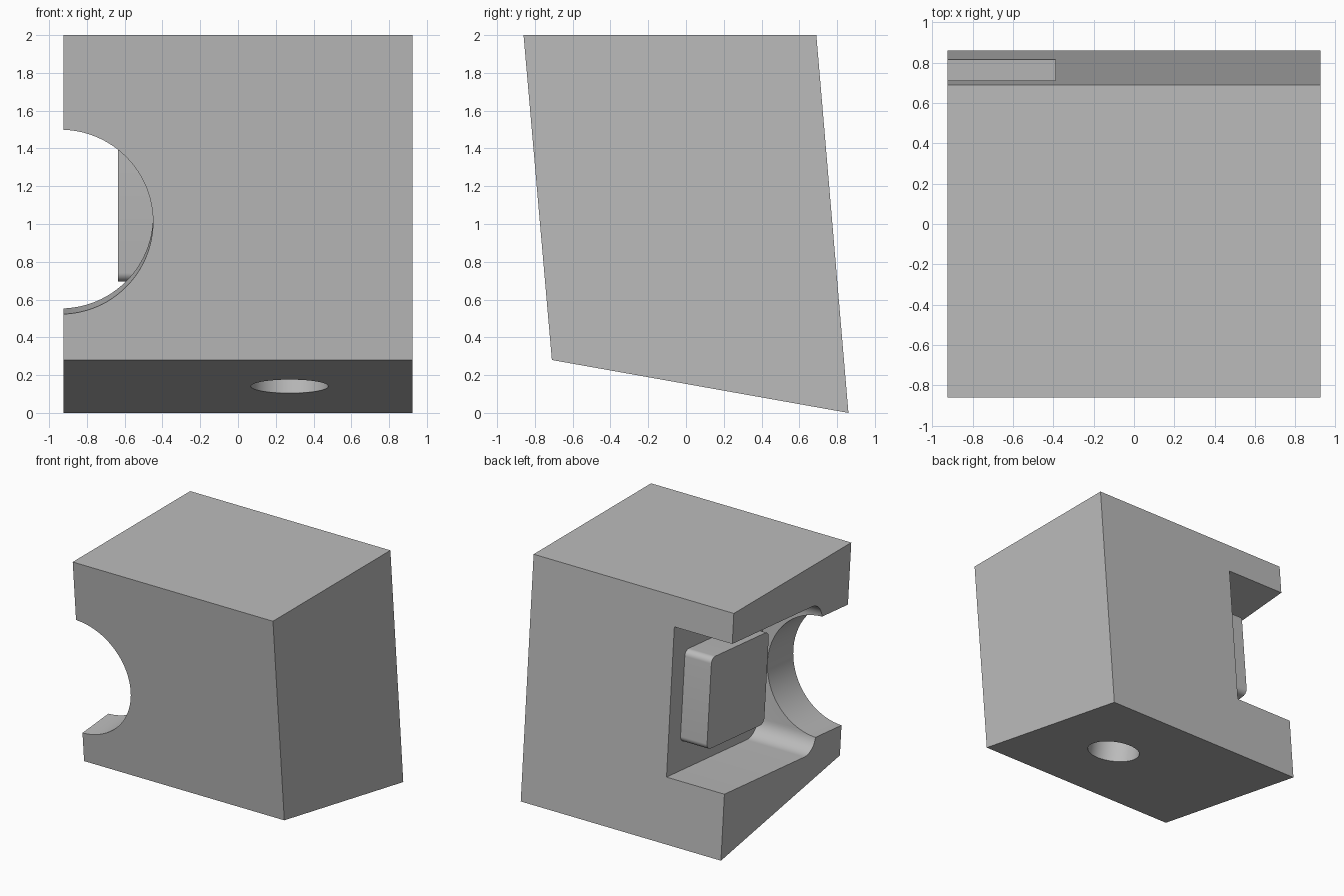
import bpy, bmesh, math
from mathutils import Matrix, Vector

if "Cube" in bpy.data.objects:
    bpy.data.objects.remove(bpy.data.objects["Cube"], do_unlink=True)

grey = bpy.data.materials.new("plain_grey")
grey.use_nodes = True
COLOUR = (0.5, 0.5, 0.5, 1)
grey.diffuse_color = COLOUR
for node in grey.node_tree.nodes:
    if node.type == "BSDF_PRINCIPLED":
        node.inputs["Base Color"].default_value = COLOUR


def make(name, bm, matrix=None):
    bmesh.ops.recalc_face_normals(bm, faces=bm.faces)
    if matrix:
        bm.transform(matrix)
    mesh = bpy.data.meshes.new(name)
    bm.to_mesh(mesh)
    bm.free()
    mesh.materials.append(grey)
    obj = bpy.data.objects.new(name, mesh)
    bpy.context.collection.objects.link(obj)
    return obj


def side_prism(name, profile, x0, x1, matrix=None):
    """Extrude a (y, z) profile along x."""
    bm = bmesh.new()
    face = bm.faces.new([bm.verts.new((x0, y, z)) for y, z in profile])
    new = bmesh.ops.extrude_face_region(bm, geom=[face])["geom"]
    bmesh.ops.translate(bm, vec=(x1 - x0, 0, 0),
                        verts=[g for g in new if isinstance(g, bmesh.types.BMVert)])
    return make(name, bm, matrix)


def rounded_rect(y0, y1, half, r, steps=10):
    """Rectangle profile with four rounded corners."""
    corners = [(y1 - r, half - r), (y0 + r, half - r),
               (y0 + r, r - half), (y1 - r, r - half)]
    points = []
    for k, (cy, cz) in enumerate(corners):
        for i in range(steps + 1):
            a = math.pi / 2 * (k + i / steps)
            points.append((cy + r * math.cos(a), cz + r * math.sin(a)))
    return points


def cylinder(name, radius, depth, matrix):
    bm = bmesh.new()
    bmesh.ops.create_cone(bm, cap_ends=True, segments=96, radius1=radius,
                          radius2=radius, depth=depth, matrix=matrix)
    return make(name, bm)


def cut(target, cutter):
    cutter.hide_render = True
    mod = target.modifiers.new("cut", "BOOLEAN")
    mod.operation = "DIFFERENCE"
    mod.solver = "EXACT"
    mod.object = cutter
    bpy.context.view_layer.objects.active = target
    bpy.ops.object.modifier_apply(modifier=mod.name)
    bpy.data.objects.remove(cutter, do_unlink=True)


def smooth(obj):
    bpy.ops.object.select_all(action="DESELECT")
    obj.select_set(True)
    bpy.context.view_layer.objects.active = obj
    bpy.ops.object.shade_smooth_by_angle(angle=math.radians(30))


# Leaning block body with a sloped underside
HALF_X = 0.925
body = side_prism("body", [(-0.86, 2), (0.69, 2), (0.86, 0), (-0.71, 0.28)],
                  -HALF_X, HALF_X)

# Frame square to the leaning front face, on the axis of the round opening
lean = Matrix.Translation((0, -0.774, 1.011)) @ Matrix.Rotation(math.radians(5), 4, "X")

# Rear side pocket with rounded inner corners
INNER_X = -0.39
cut(body, side_prism("pocket_cutter", rounded_rect(0.343, 2.0, 0.61, 0.14),
                     -1.3, INNER_X, lean))

# Half-round opening through the front wall
turn = Matrix.Rotation(math.pi / 2, 4, "X")
cut(body, cylinder("opening_cutter", 0.49, 1.2,
                   lean @ Matrix.Translation((-0.94, 0, 0)) @ turn))

# Blind round hole square to the underside
slope = math.atan2(-0.28, 1.57)
cut(body, cylinder("hole_cutter", 0.205, 1.6,
                   Matrix.Translation((0.273, 0.073, 0.14)) @ Matrix.Rotation(slope, 4, "X")))
smooth(body)

# Rounded pad standing out from the pocket wall
pad = side_prism("pocket_pad", rounded_rect(0.62, 1.38, 0.375, 0.05),
                 -0.635, INNER_X + 0.005, lean)
smooth(pad)
